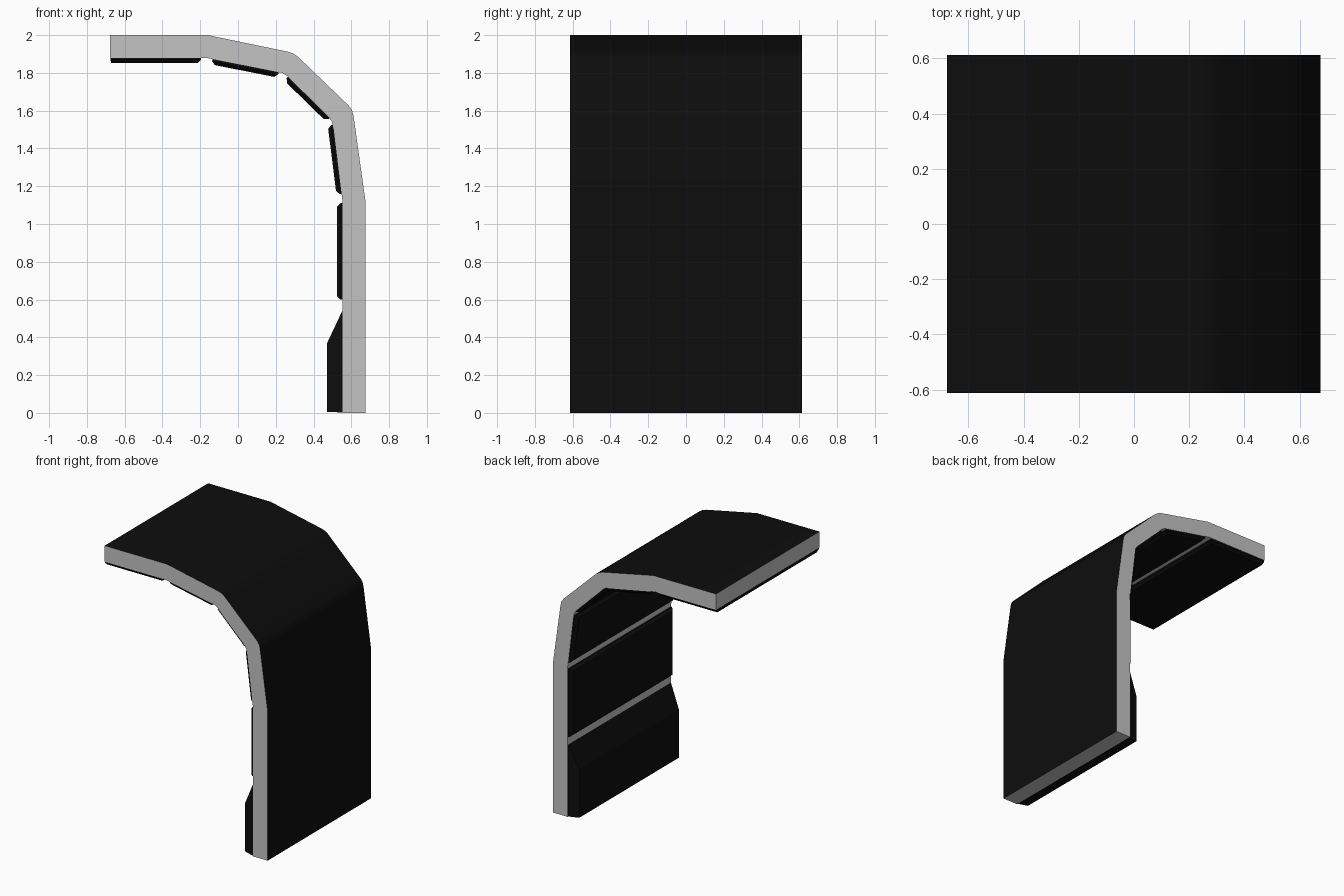
import bpy, bmesh, math
from mathutils import Vector

if "Cube" in bpy.data.objects:
    bpy.data.objects.remove(bpy.data.objects["Cube"])

HALF = 0.613  # half of the depth along y


def material(name, value):
    m = bpy.data.materials.new(name)
    m.diffuse_color = (value, value, value, 1)
    m.use_nodes = True
    m.node_tree.nodes["Principled BSDF"].inputs["Base Color"].default_value = m.diffuse_color
    return m


grey = material("light grey", 0.55)
black = material("black", 0.004)


def loft(name, rings, mats):
    """Join equal-length rings of points into a closed solid."""
    bm = bmesh.new()
    loops = [[bm.verts.new(p) for p in r] for r in rings]
    n = len(loops[0])
    bm.faces.new(loops[0])
    bm.faces.new(loops[-1])
    for a, b in zip(loops, loops[1:]):
        for i in range(n):
            j = (i + 1) % n
            bm.faces.new((a[i], a[j], b[j], b[i]))
    bmesh.ops.recalc_face_normals(bm, faces=bm.faces[:])
    mesh = bpy.data.meshes.new(name)
    bm.to_mesh(mesh)
    bm.free()
    for m in mats:
        mesh.materials.append(m)
    ob = bpy.data.objects.new(name, mesh)
    bpy.context.collection.objects.link(ob)
    return ob


def smooth(ob, angle):
    bpy.ops.object.select_all(action='DESELECT')
    ob.select_set(True)
    bpy.context.view_layer.objects.active = ob
    bpy.ops.object.shade_smooth_by_angle(angle=math.radians(angle))


# Curved shell: outer line down the wall, inner line back up
outer = [(-0.677, 2.0), (-0.16, 2.0), (0.26, 1.913), (0.29, 1.904), (0.318, 1.885),
         (0.585, 1.628), (0.604, 1.603), (0.612, 1.57), (0.675, 1.12), (0.675, 0)]
inner = [(0.552, 0), (0.552, 1.13), (0.507, 1.5), (0.498, 1.54), (0.482, 1.566),
         (0.262, 1.782), (0.235, 1.8), (0.2, 1.807), (-0.17, 1.88), (-0.677, 1.88)]
profile = outer + inner
shell = loft("shell", [[(x, y, z) for x, z in profile] for y in (-HALF, HALF)], [grey, black])

# The outside skin is black, everything else grey
for f in shell.data.polygons:
    n = f.normal
    if abs(n.y) < 0.5 and n.x + n.z > 0.5:
        f.material_index = 1
smooth(shell, 30)


def panel(name, a, b, depth=0.028, run_a=0.018, run_b=0.018, rim=0.010):
    """Padded panel on the inner side of base line a-b, with chamfered edges."""
    a, b = Vector((a[0], 0, a[1])), Vector((b[0], 0, b[1]))
    d = (b - a).normalized()
    nrm = Vector((-d.z, 0, d.x))
    if nrm.dot(Vector((-1, 0, -1))) < 0:
        nrm = -nrm

    def ring(h, ta, tb, inset):
        p, q = a + d * ta + nrm * h, b - d * tb + nrm * h
        y = Vector((0, HALF - inset, 0))
        return [p - y, q - y, q + y, p + y]

    rings = [ring(-0.005, 0, 0, 0.003), ring(rim, 0, 0, 0.003) if run_b < 0.1 else
             ring(0, 0, 0, 0.003), ring(depth, run_a, run_b, 0.024)]
    return loft(name, rings, [black])


# Row of pads following the inside of the curve, and the thick wall base
panel("ceiling_panel", (-0.675, 1.88), (-0.195, 1.88), run_a=0.003)
panel("upper_curve_panel", (-0.135, 1.872), (0.215, 1.803))
panel("middle_curve_panel", (0.265, 1.779), (0.487, 1.562))
panel("lower_curve_panel", (0.503, 1.525), (0.549, 1.16))
panel("wall_panel", (0.552, 1.11), (0.552, 0.6))
panel("wall_base", (0.552, 0.002), (0.552, 0.54), depth=0.08, run_a=0.004, run_b=0.17)
